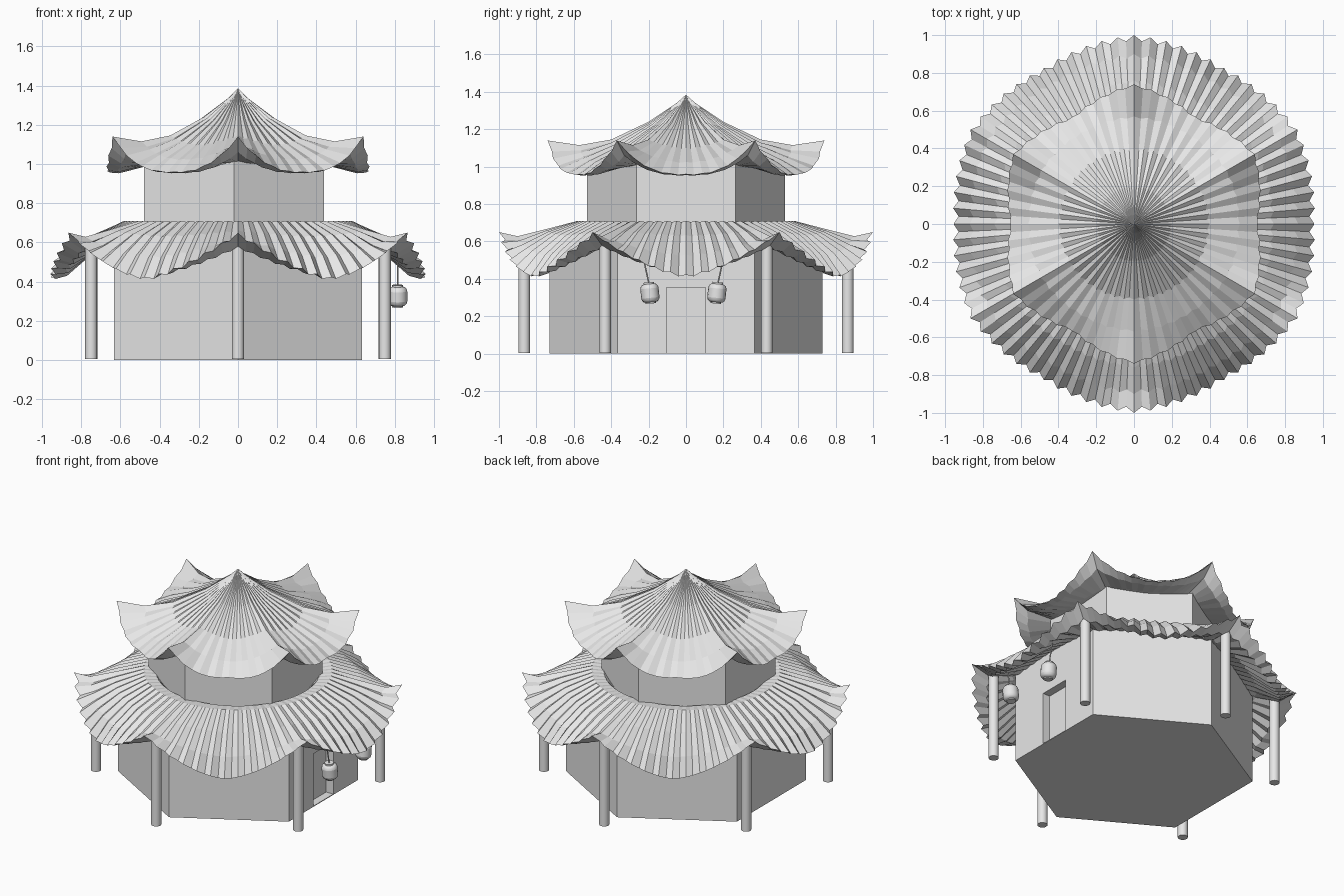
import bpy, bmesh, math
from mathutils import Vector

if "Cube" in bpy.data.objects:
    bpy.data.objects.remove(bpy.data.objects["Cube"])

pale = bpy.data.materials.new("pale_grey")
pale.diffuse_color = (0.8, 0.8, 0.8, 1)
pale.use_nodes = True
pale.node_tree.nodes["Principled BSDF"].inputs["Base Color"].default_value = pale.diffuse_color


def finish(ob, name):
    ob.name = name
    ob.data.materials.clear()
    ob.data.materials.append(pale)
    return ob


def rod(name, a, b, r, sides=16, smooth=True):
    """Cylinder running from point a to point b."""
    a, b = Vector(a), Vector(b)
    bpy.ops.mesh.primitive_cylinder_add(vertices=sides, radius=r, depth=(b - a).length,
                                        location=(a + b) / 2)
    ob = bpy.context.object
    ob.rotation_euler = (b - a).to_track_quat('Z', 'Y').to_euler()
    if smooth:
        bpy.ops.object.shade_smooth_by_angle()
    return finish(ob, name)


def fluted_roof(name, count, rings):
    """Pleated hexagonal roof; each ring = side radius, side z, corner radius,
    corner z, corner sharpness, pleat depth."""
    bm = bmesh.new()
    loops = []
    for rm, zm, rc, zc, p, amp in rings:
        loop = []
        for i in range(count):
            deg = 360 * i / count
            t = 1 - abs((deg % 60) - 30) / 30
            tooth = i % 2
            r = rm + (rc - rm) * t ** 1.1 - amp * tooth
            z = zm + (zc - zm) * t ** p - amp * tooth * 0.5
            a = math.radians(deg)
            loop.append(bm.verts.new((r * math.cos(a), r * math.sin(a), z)))
        loops.append(loop)
    for lo, hi in zip(loops, loops[1:]):
        for i in range(count):
            j = (i + 1) % count
            bm.faces.new((lo[i], hi[i], hi[j], lo[j]))
    bmesh.ops.remove_doubles(bm, verts=bm.verts, dist=0.0001)
    bmesh.ops.recalc_face_normals(bm, faces=bm.faces)
    me = bpy.data.meshes.new(name)
    bm.to_mesh(me)
    bm.free()
    ob = bpy.data.objects.new(name, me)
    bpy.context.collection.objects.link(ob)
    return finish(ob, name)


# Walls: two hexagonal storeys
lower = rod("lower_walls", (0, 0, 0), (0, 0, 0.62), 0.73, 6, False)
rod("upper_walls", (-0.02, 0, 0.6), (-0.02, 0, 1.03), 0.53, 6, False)

# Recessed doorway on the right-hand wall
bpy.ops.mesh.primitive_cube_add(size=1, location=(0.64, 0, 0.18))
cutter = bpy.context.object
cutter.scale = (0.12, 0.21, 0.35)
finish(cutter, "door_cutter")
cutter.hide_render = True
cutter.hide_viewport = True
cut = lower.modifiers.new("doorway", 'BOOLEAN')
cut.operation = 'DIFFERENCE'
cut.object = cutter

# Lower roof: pleated skirt with raised corners and a closed underside
fluted_roof("lower_roof", 144, [
    (0.46, 0.66, 0.46, 0.66, 1.0, 0.0),
    (0.50, 0.70, 0.50, 0.70, 1.0, 0.005),
    (0.58, 0.71, 0.58, 0.71, 1.0, 0.012),
    (0.74, 0.635, 0.76, 0.663, 1.4, 0.018),
    (0.87, 0.53, 0.90, 0.628, 1.5, 0.021),
    (0.955, 0.422, 1.0, 0.65, 1.5, 0.028),
    (0.89, 0.435, 0.90, 0.58, 1.5, 0.018),
    (0.74, 0.56, 0.75, 0.59, 1.4, 0.012),
    (0.60, 0.63, 0.60, 0.63, 1.0, 0.0),
    (0.46, 0.63, 0.46, 0.63, 1.0, 0.0),
    (0.46, 0.66, 0.46, 0.66, 1.0, 0.0),
])

# Upper roof: pleated cone sweeping up to pointed corners
fluted_roof("upper_roof", 96, [
    (0, 1.385, 0, 1.385, 1.0, 0.0),
    (0.05, 1.335, 0.05, 1.34, 1.0, 0.003),
    (0.20, 1.22, 0.20, 1.24, 1.2, 0.008),
    (0.40, 1.10, 0.40, 1.145, 1.5, 0.011),
    (0.56, 1.025, 0.57, 1.115, 2.1, 0.010),
    (0.655, 0.96, 0.74, 1.14, 2.7, 0.010),
    (0.61, 0.955, 0.66, 1.06, 2.7, 0.006),
    (0.46, 0.99, 0.50, 1.01, 1.5, 0.0),
    (0, 1.01, 0, 1.01, 1.0, 0.0),
])

# Six corner posts
for k in range(6):
    a = math.radians(30 + 60 * k)
    x, y = 0.865 * math.cos(a), 0.865 * math.sin(a)
    rod(f"post_{k + 1}", (x, y, 0.004), (x, y, 0.60), 0.031)

# Pair of hanging lanterns beside the door
for s, side in ((-1, "left"), (1, "right")):
    hook, top, base = (Vector((0.815, s * y - 0.014, z)) for y, z in
                       ((0.216, 0.52), (0.184, 0.374), (0.174, 0.274)))
    rod(f"{side}_lantern_cord", hook, top, 0.004, 8)
    body = rod(f"{side}_lantern", top, base, 0.049)
    bev = body.modifiers.new("round", 'BEVEL')
    bev.width = 0.025
    bev.segments = 3
    d = (top - base).normalized()
    rod(f"{side}_lantern_cap", top - d * 0.004, top + d * 0.008, 0.028)
    rod(f"{side}_lantern_foot", base - d * 0.006, base + d * 0.004, 0.028)
